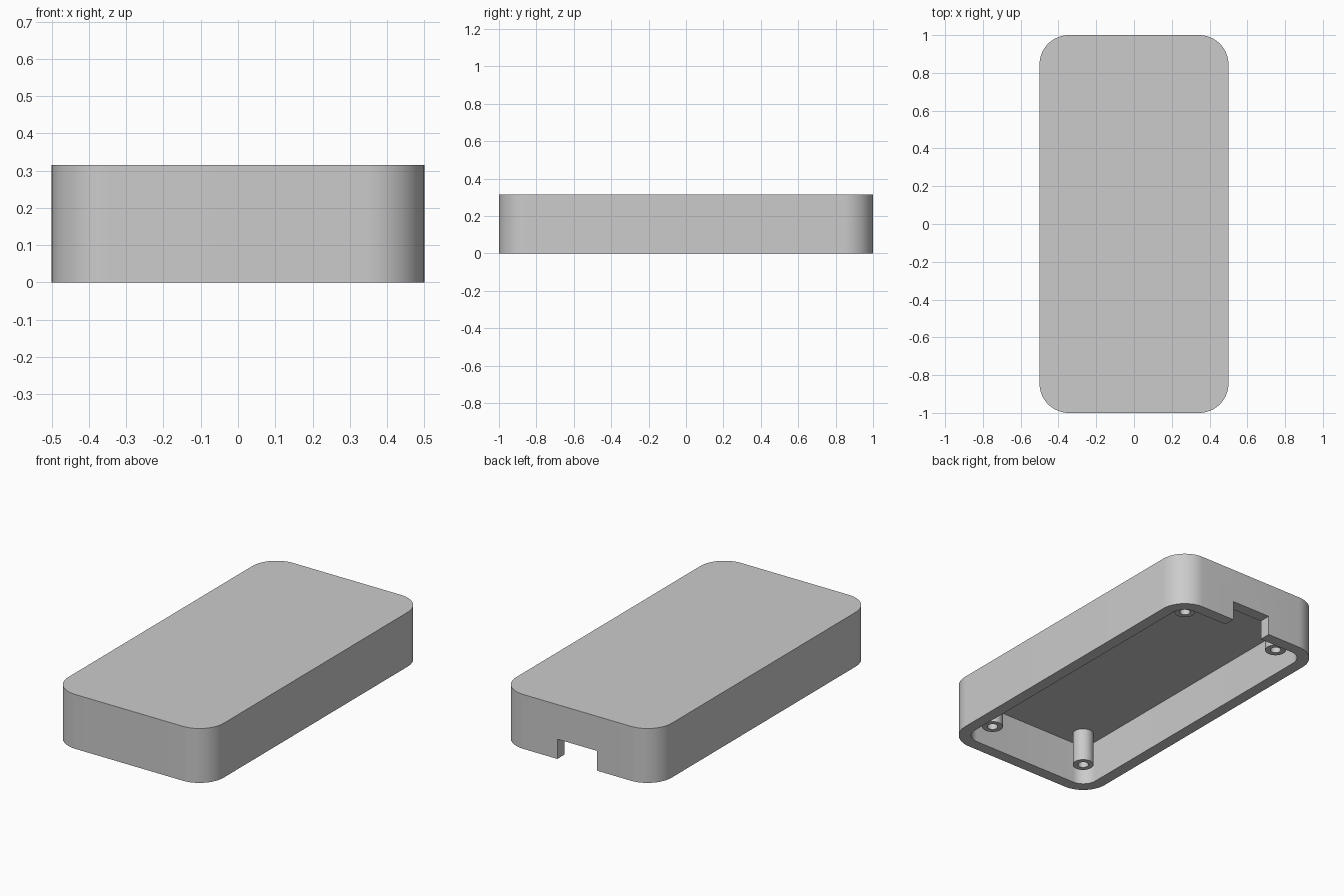
import bpy, bmesh, math

WIDTH, LENGTH, HEIGHT = 1.0, 2.0, 0.316
WALL = 0.068
RADIUS = 0.155
POST_X, POST_Y, POST_BOTTOM = 0.325, 0.822, 0.053
POST_R, HOLE_R = 0.057, 0.029

if "Cube" in bpy.data.objects:
    bpy.data.objects.remove(bpy.data.objects["Cube"], do_unlink=True)

grey = bpy.data.materials.new("plain_grey")
grey.use_nodes = True
colour = (0.6, 0.6, 0.6, 1)
grey.diffuse_color = colour
grey.node_tree.nodes["Principled BSDF"].inputs["Base Color"].default_value = colour


def make_object(name, bm):
    bmesh.ops.recalc_face_normals(bm, faces=bm.faces)
    mesh = bpy.data.meshes.new(name)
    bm.to_mesh(mesh)
    bm.free()
    mesh.materials.append(grey)
    obj = bpy.data.objects.new(name, mesh)
    bpy.context.collection.objects.link(obj)
    return obj


def rounded_slab(name, w, l, r, z0, z1, steps=16):
    """Upright prism with a rounded-rectangle outline."""
    bm = bmesh.new()
    ring = []
    for k, (sx, sy) in enumerate([(1, 1), (-1, 1), (-1, -1), (1, -1)]):
        for i in range(steps + 1):
            a = math.pi / 2 * (k + i / steps)
            ring.append(bm.verts.new((sx * (w / 2 - r) + r * math.cos(a),
                                      sy * (l / 2 - r) + r * math.sin(a), z0)))
    base = bm.faces.new(ring)
    top = bmesh.ops.extrude_face_region(bm, geom=[base], use_keep_orig=True)
    verts = [v for v in top["geom"] if isinstance(v, bmesh.types.BMVert)]
    bmesh.ops.translate(bm, verts=verts, vec=(0, 0, z1 - z0))
    return make_object(name, bm)


def box(name, size, centre):
    bm = bmesh.new()
    bmesh.ops.create_cube(bm, size=1)
    bmesh.ops.scale(bm, verts=bm.verts, vec=size)
    bmesh.ops.translate(bm, verts=bm.verts, vec=centre)
    return make_object(name, bm)


def tube(name, x, y, z0, z1, r_out, r_in, steps=32):
    """Hollow post spun from a rectangular section."""
    bm = bmesh.new()
    section = [bm.verts.new((x + r, y, z)) for r, z in
               [(r_in, z0), (r_out, z0), (r_out, z1), (r_in, z1)]]
    edges = [bm.edges.new((section[i], section[(i + 1) % 4])) for i in range(4)]
    bmesh.ops.spin(bm, geom=section + edges, cent=(x, y, 0), axis=(0, 0, 1),
                   angle=math.tau, steps=steps, use_merge=True)
    bmesh.ops.remove_doubles(bm, verts=bm.verts, dist=1e-5)
    return make_object(name, bm)


def activate(obj):
    bpy.ops.object.select_all(action="DESELECT")
    obj.select_set(True)
    bpy.context.view_layer.objects.active = obj


def cut(target, cutter):
    cutter.hide_render = True
    mod = target.modifiers.new("cut", "BOOLEAN")
    mod.operation = "DIFFERENCE"
    mod.solver = "EXACT"
    mod.object = cutter
    activate(target)
    bpy.ops.object.modifier_apply(modifier=mod.name)
    bpy.data.objects.remove(cutter, do_unlink=True)


# Case shell, open underneath
ceiling = HEIGHT - WALL
shell = rounded_slab("case_shell", WIDTH, LENGTH, RADIUS, 0, HEIGHT)
cut(shell, rounded_slab("cavity_cutter", WIDTH - 2 * WALL, LENGTH - 2 * WALL,
                        RADIUS - WALL, -0.1, ceiling))

# Port notch in the back wall
notch_height = 0.115
cut(shell, box("notch_cutter", (0.254, 0.2, notch_height + 0.1),
               (0, LENGTH / 2 - WALL / 2, (notch_height - 0.1) / 2)))

# Hollow screw posts in the four corners
parts = [shell]
for sx, side in ((1, "left"), (-1, "right")):
    for sy, end in ((-1, "front"), (1, "back")):
        parts.append(tube(f"screw_post_{end}_{side}", sx * POST_X, sy * POST_Y,
                          POST_BOTTOM, ceiling + 0.005, POST_R, HOLE_R))

for part in parts:
    activate(part)
    bpy.ops.object.shade_smooth_by_angle(angle=math.radians(30))
